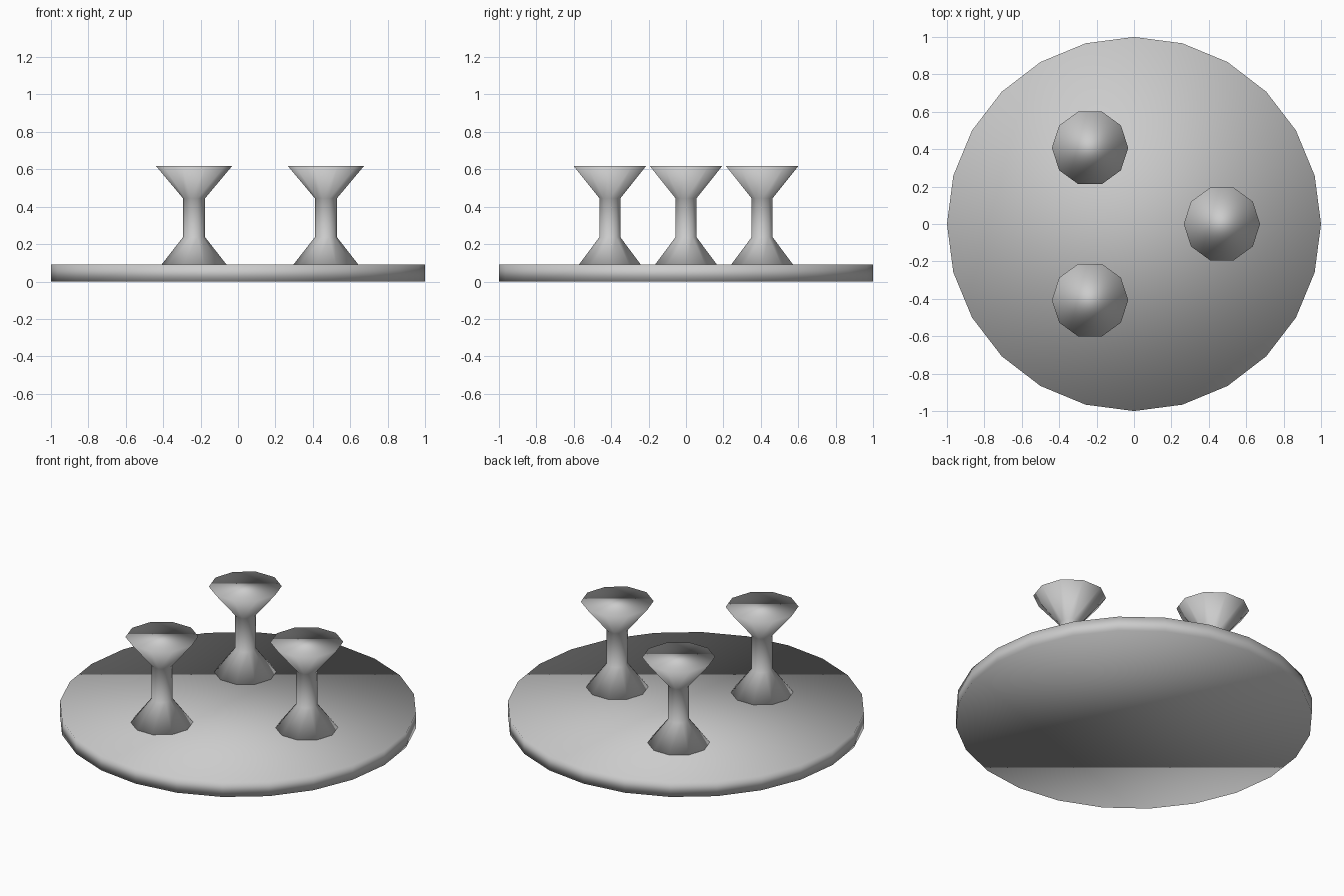
import bpy, bmesh, math

if "Cube" in bpy.data.objects:
    bpy.data.objects.remove(bpy.data.objects["Cube"])


def lathe(name, profile, sides, location=(0, 0, 0)):
    """Closed turned solid from (radius, height) points, with flat end caps."""
    bm = bmesh.new()
    rings = []
    for r, z in profile:
        rings.append([bm.verts.new((r * math.cos(2 * math.pi * i / sides),
                                    r * math.sin(2 * math.pi * i / sides), z))
                      for i in range(sides)])
    for low, high in zip(rings, rings[1:]):
        for i in range(sides):
            j = (i + 1) % sides
            bm.faces.new((low[i], low[j], high[j], high[i]))
    bm.faces.new(list(reversed(rings[0])))
    bm.faces.new(rings[-1])
    for face in bm.faces:
        face.smooth = True
    mesh = bpy.data.meshes.new(name)
    bm.to_mesh(mesh)
    bm.free()
    obj = bpy.data.objects.new(name, mesh)
    obj.location = location
    bpy.context.collection.objects.link(obj)
    return obj


# Round tray
TRAY_TOP = 0.09
lathe("tray", [(1.0, 0), (1.0, TRAY_TOP)], 24)

# Three goblets: flared foot, straight stem, flared bowl
goblet_profile = [(0.174, 0), (0.059, 0.147), (0.059, 0.355), (0.204, 0.528)]
for k in range(3):
    a = 2 * math.pi * k / 3
    lathe(f"goblet_{k + 1}", goblet_profile, 10,
          (0.47 * math.cos(a), 0.47 * math.sin(a), TRAY_TOP))
